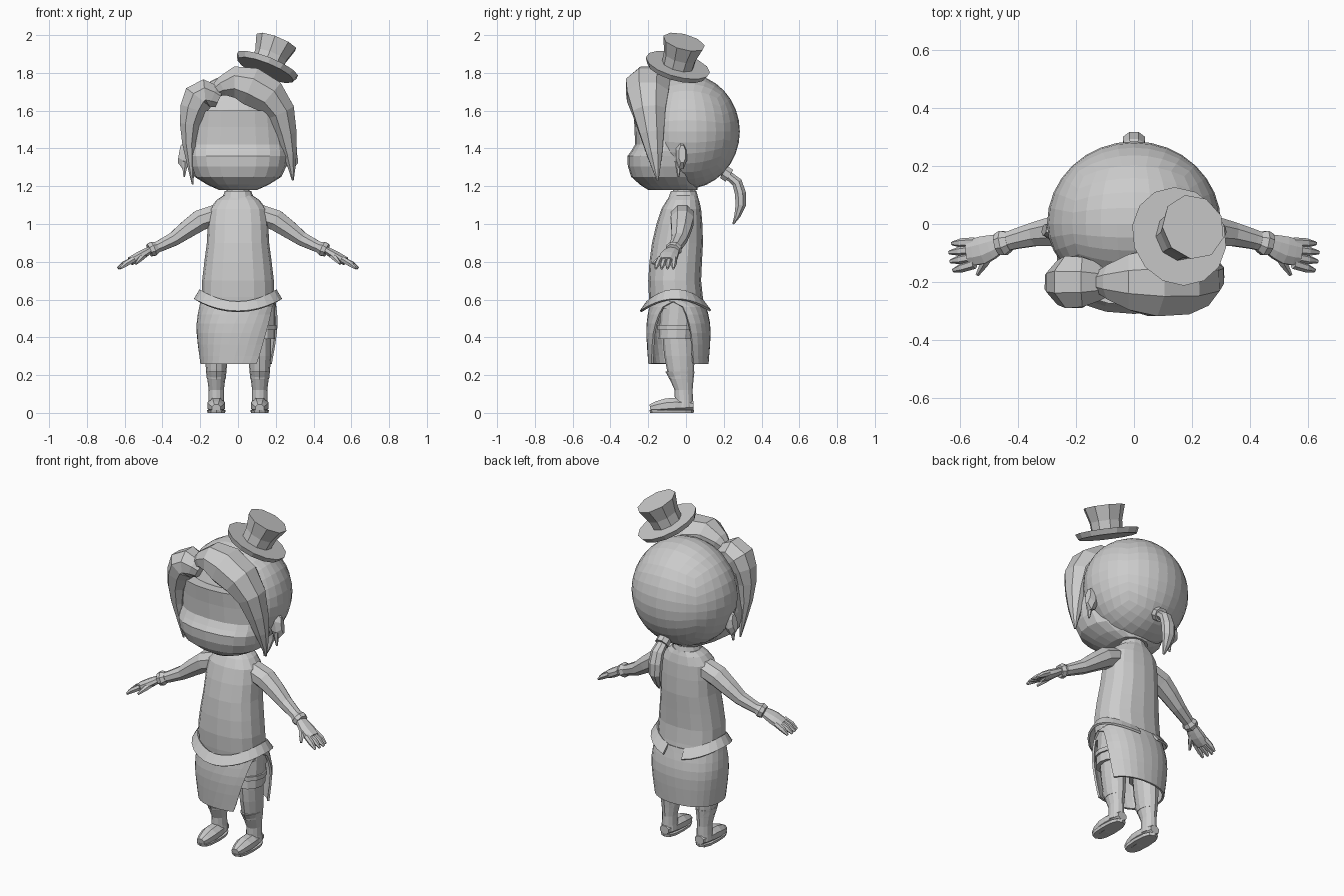
import bpy, bmesh
from math import sin, cos, tan, pi, radians, copysign
from mathutils import Vector

if "Cube" in bpy.data.objects:
    bpy.data.objects.remove(bpy.data.objects["Cube"], do_unlink=True)

clay = bpy.data.materials.new("pale grey")
clay.use_nodes = True
grey = (0.6, 0.6, 0.6, 1)
clay.diffuse_color = grey
clay.node_tree.nodes["Principled BSDF"].inputs["Base Color"].default_value = grey

side_axis, depth_axis, up_axis = Vector((1, 0, 0)), Vector((0, 1, 0)), Vector((0, 0, 1))


def finish(name, bm, mirror=False, thickness=0):
    bmesh.ops.recalc_face_normals(bm, faces=bm.faces)
    mesh = bpy.data.meshes.new(name)
    bm.to_mesh(mesh)
    bm.free()
    mesh.materials.append(clay)
    part = bpy.data.objects.new(name, mesh)
    bpy.context.collection.objects.link(part)
    if thickness:
        part.modifiers.new("thickness", 'SOLIDIFY').thickness = thickness
    if mirror:
        part.modifiers.new("mirror", 'MIRROR')


def spline(keys, steps):
    """Evenly stepped smooth curve through a few key vectors."""
    keys = [Vector(key) for key in keys]
    last = len(keys) - 1
    curve = []
    for step in range(steps + 1):
        place = step * last / steps
        k = min(int(place), last - 1)
        f = place - k
        before, start, end, after = (keys[max(0, min(last, k + i))] for i in (-1, 0, 1, 2))
        curve.append(start + (end - before) * (f / 2)
                     + (before * 2 - start * 5 + end * 4 - after) * (f * f / 2)
                     + (start * 3 - before - end * 3 + after) * (f * f * f / 2))
    return curve


def loft(name, rings, closed=True, **options):
    """Skin rings of points; closed rings get end caps."""
    bm = bmesh.new()
    loops = [[bm.verts.new(point) for point in ring] for ring in rings]
    count = len(loops[0])
    for lower, upper in zip(loops, loops[1:]):
        for i in range(count if closed else count - 1):
            j = (i + 1) % count
            bm.faces.new((lower[i], lower[j], upper[j], upper[i]))
    if closed:
        bm.faces.new(loops[0])
        bm.faces.new(loops[-1])
    finish(name, bm, **options)


def sweep(name, path, sizes, steps=4, sides=8, aspect=1.0, up=depth_axis, **options):
    """Tapering tube along a path; aspect stretches it along the up direction."""
    points = spline(path, steps)
    radii = spline([(size, size * aspect) for size in sizes], steps)
    rings = []
    for i, (point, radius) in enumerate(zip(points, radii)):
        along = (points[min(i + 1, steps)] - points[max(i - 1, 0)]).normalized()
        across = up.cross(along).normalized()
        over = along.cross(across)
        angles = [2 * pi * (k + 0.5) / sides for k in range(sides)]
        rings.append([point + across * radius.x * cos(a) + over * radius.y * sin(a)
                      for a in angles])
    loft(name, rings, **options)


def oval(angle, row, centre=0, power=1.0):
    """Point on a horizontal oval given as (height, half width, front, back)."""
    height, half_width, front, back = row
    c, s = cos(angle), sin(angle)
    return Vector((centre + half_width * copysign(abs(c) ** power, c),
                   (front + back) / 2 + (back - front) / 2 * copysign(abs(s) ** power, s),
                   height))


def stack(name, rows, steps=1, sides=12, centre=0, power=1.0, **options):
    angles = [2 * pi * k / sides for k in range(sides)]
    loft(name, [[oval(a, row, centre, power) for a in angles] for row in spline(rows, steps)],
         **options)


def sheet(name, rows, limits, power=1.0, lift=None):
    """Open wrapped cloth; limits gives the start and end angle of each row."""
    rings = []
    for i, row in enumerate(rows):
        start, end = limits(i / (len(rows) - 1))
        angles = [radians(start + (end - start) * k / 24) for k in range(25)]
        ring = [oval(a, row, 0, power) for a in angles]
        if lift:
            for point, a in zip(ring, angles):
                point.z += lift * cos(a) ** 2
        rings.append(ring)
    loft(name, rings, closed=False, thickness=0.012)


# Rounded back of the hair
bm = bmesh.new()
bmesh.ops.create_cube(bm, size=2)
bmesh.ops.subdivide_edges(bm, edges=bm.edges[:], cuts=7, use_grid_fill=True)
for vert in bm.verts:
    ball = Vector([tan(c * pi / 4) for c in vert.co]).normalized()
    depth = 0.285 if ball.y > 0 else 0.24
    vert.co = (ball.x * 0.3, ball.y * depth, 1.49 + ball.z * 0.305)
finish("back_hair", bm)

# Face with its protruding muzzle, and the ears
stack("face", [(1.18, .1, -.2, .06), (1.25, .23, -.29, .06), (1.36, .265, -.31, .06),
               (1.42, .26, -.27, .05), (1.6, .24, -.28, .03)],
      steps=8, sides=20, power=0.85)
sweep("ears", [(.25, -.03, 1.36), (.31, -.02, 1.37)], [.06, .08, .05],
      steps=2, aspect=0.4, mirror=True)
sweep("ear_lobes", [(.28, -.04, 1.33), (.285, -.04, 1.25)], [.02, .005],
      steps=2, sides=6, mirror=True)

# Fringe: two swept locks meeting at a parting
sweep("left_fringe",
      [(-.13, -.2, 1.7), (0, -.2, 1.75), (.2, -.2, 1.64), (.27, -.17, 1.4), (.29, -.15, 1.23)],
      [.03, .11, .06, .005], steps=9, aspect=1.15)
sweep("right_fringe",
      [(-.1, -.2, 1.66), (-.2, -.2, 1.68), (-.26, -.2, 1.5), (-.24, -.17, 1.21)],
      [.05, .09, .05, .005], steps=8, aspect=1.1)

# Ponytail with its tie
sweep("ponytail", [(0, .18, 1.28), (0, .27, 1.22), (0, .29, 1.1), (0, .25, 1)],
      [.02, .03, .03, .005], steps=6, aspect=1.3, up=side_axis)
sweep("ponytail_tie", [(0, .2, 1.275), (0, .23, 1.255)], [.04, .04], steps=1, up=side_axis)

# Tilted top hat
seat = Vector((.145, -.05, 1.815))
tilt = Vector((.36, .24, .9)).normalized()
sweep("hat_brim", [seat, seat + tilt * 0.03], [.16, .175], steps=2, sides=14)
sweep("hat_crown", [seat, seat + tilt * 0.165], [.085, .09, .115], steps=2, sides=9)

# Neck, collar and tunic
stack("neck", [(1.1, .06, -.07, .05), (1.24, .06, -.07, .05)])
stack("collar", [(1.12, .09, -.1, .07), (1.175, .07, -.08, .055)], steps=2)
stack("tunic", [(1.15, .08, -.08, .06), (1.08, .15, -.13, .08), (.9, .165, -.18, .09),
                (.7, .19, -.2, .08), (.55, .19, -.19, .1)],
      steps=8, sides=16, power=0.85)

# Flared hem open at the back, and a wrapped skirt with an arched opening on the left
sheet("tunic_hem", [(.59, .205, -.21, .1), (.54, .235, -.245, .14)],
      lambda drop: (105, 435), lift=0.065)
sheet("skirt", spline([(.59, .2, -.19, .1), (.45, .22, -.21, .13), (.26, .2, -.2, .12)], 7),
      lambda drop: (36 * drop ** 0.4 - 8, 352 - 55 * drop ** 0.5), power=0.9)

# Shorts, thigh strap and legs
leg = dict(centre=0.115, sides=12)
stack("shorts", [(.6, .08, -.13, .06), (.39, .08, -.145, .04)], steps=2, mirror=True, **leg)
stack("left_thigh_strap", [(.44, .09, -.15, .05), (.465, .09, -.15, .05)], **leg)
stack("legs", [(.42, .06, -.125, .035), (.3, .06, -.115, .045), (.18, .05, -.09, .04)],
      steps=4, mirror=True, **leg)

# Boots
stack("boot_shafts", [(.22, .055, -.11, .045), (.12, .04, -.06, .035), (.03, .045, -.065, .04)],
      steps=4, mirror=True, **leg)
sweep("boot_feet", [(.115, .04, .04), (.115, -.08, .04), (.115, -.19, .025)],
      [.03, .048, .048, .025], steps=5, aspect=0.85, up=up_axis, mirror=True)
stack("boot_soles", [(0, .046, -.19, .04), (.016, .05, -.195, .043)],
      power=0.75, mirror=True, **leg)

# Sleeves and cuffs
wrist = Vector((.47, -.07, .86))
sweep("sleeves", [(.08, -.02, 1.055), (.2, -.02, 1.02), (.34, -.035, .92), wrist],
      [.055, .06, .04, .028], steps=6, aspect=1.1, mirror=True)
sweep("cuffs", [(.43, -.06, .877), wrist], [.032, .042, .036],
      steps=2, aspect=1.1, mirror=True)

# Hands: palm, four fingers and a thumb
sweep("palms", [wrist, (.52, -.09, .83), (.57, -.1, .803)], [.02, .027, .024],
      aspect=1.9, mirror=True)
for k, finger in enumerate(("little", "ring", "middle", "index")):
    knuckle = Vector((.55, -.063 - .025 * k, .815))
    tip = Vector((.64 - .01 * abs(k - 1.3), -.067 - .031 * k, .765))
    sweep(finger + "_fingers", [knuckle, knuckle.lerp(tip, 0.6) + up_axis * 0.004, tip],
          [.017, .016, .007], steps=2, sides=6, mirror=True)
sweep("thumbs", [(.49, -.095, .845), (.54, -.175, .79)], [.018, .016, .007],
      steps=2, sides=6, up=up_axis, mirror=True)
